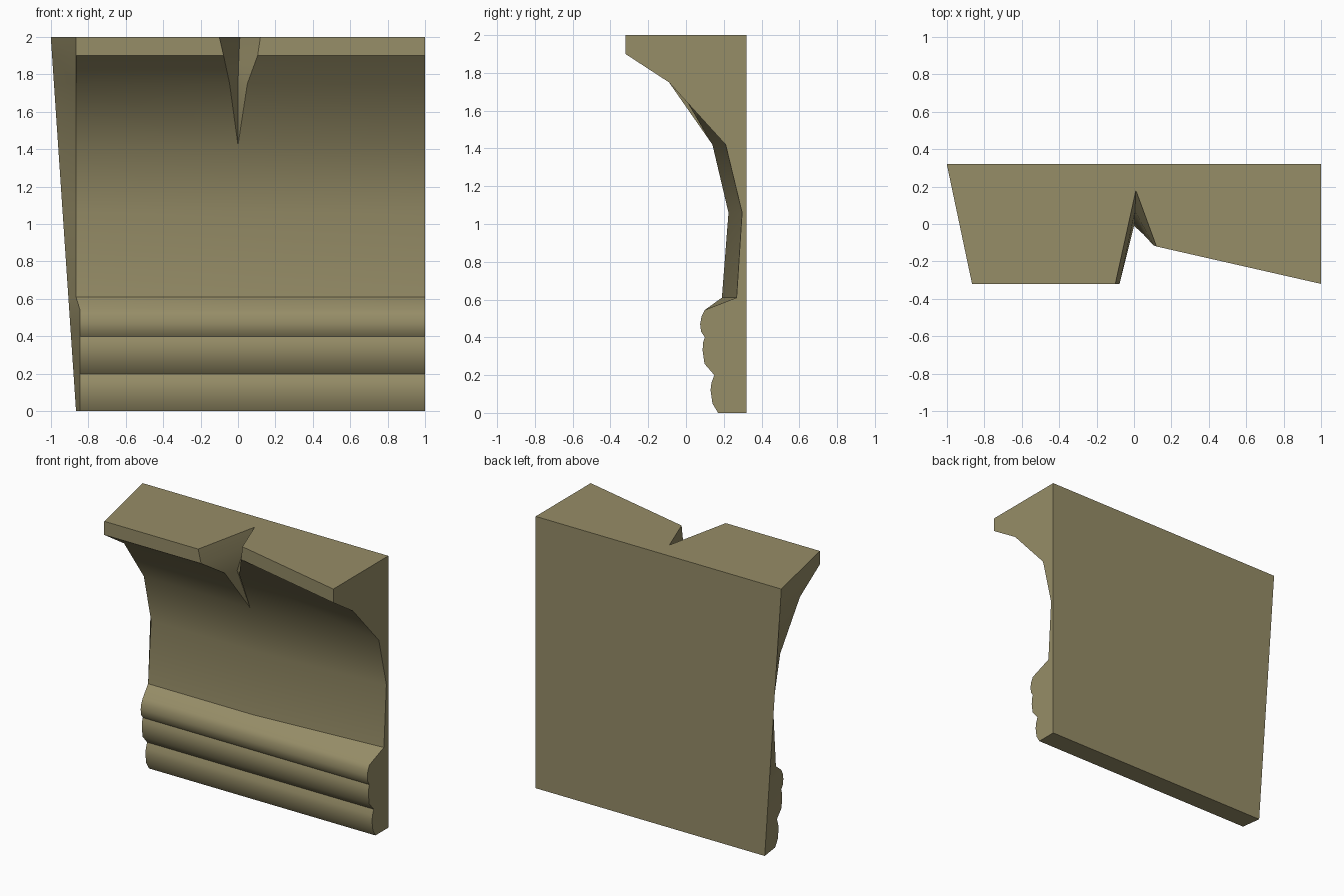
import bpy, bmesh

if "Cube" in bpy.data.objects:
    bpy.data.objects.remove(bpy.data.objects["Cube"])

# Upper rows that contain the V notch: z, then (x, y) of five front columns
NOTCHED = [
    (2.00, [(-0.865, -0.32), (-0.10, -0.32), (0.01, 0.18), (0.12, -0.12), (1, -0.32)]),
    (1.90, [(-0.865, -0.32), (-0.077, -0.32), (0.005, 0.07), (0.105, -0.115), (1, -0.32)]),
    (1.75, [(-0.865, -0.09), (-0.045, -0.09), (0.0, -0.01), (0.05, -0.055), (1, -0.09)]),
]
# Cove rows: z, y on the left half, y at the right end (worn deeper)
COVE = [(1.42, 0.14, 0.21), (1.06, 0.225, 0.297), (0.61, 0.19, 0.268)]
# Rolled mouldings at the foot: z, y
ROLLS = [(0.545, 0.10), (0.51, 0.082), (0.47, 0.075), (0.43, 0.08), (0.40, 0.10),
         (0.37, 0.09), (0.33, 0.088), (0.26, 0.098), (0.20, 0.15),
         (0.16, 0.135), (0.12, 0.13), (0.05, 0.14), (0.0, 0.17)]

rows = list(NOTCHED)
for z, y, y_right in COVE:
    rows.append((z, [(-0.865, y)] + [(0, y)] * 3 + [(1, y_right)]))
for z, y in ROLLS:
    rows.append((z, [(-0.845, y)] + [(0, y)] * 3 + [(1, y)]))

# Each row becomes a closed ring: front columns, then the two flat back corners
bm = bmesh.new()
rings = []
for z, front in rows:
    back_left = -0.865 - 0.135 * z / 2
    ring = front + [(1, 0.32), (back_left, 0.32)]
    rings.append([bm.verts.new((x, y, z)) for x, y in ring])

for upper, lower in zip(rings, rings[1:]):
    for i in range(len(upper)):
        j = (i + 1) % len(upper)
        bm.faces.new((upper[i], lower[i], lower[j], upper[j]))
bm.faces.new(rings[0])
bm.faces.new(rings[-1][::-1])

bmesh.ops.remove_doubles(bm, verts=bm.verts, dist=0.0005)
bmesh.ops.triangulate(bm, faces=[f for f in bm.faces if len(f.verts) > 4])
bmesh.ops.recalc_face_normals(bm, faces=bm.faces)

mesh = bpy.data.meshes.new("cornice_block")
bm.to_mesh(mesh)
bm.free()

# Stone colour
stone = bpy.data.materials.new("tan stone")
stone.diffuse_color = (0.305, 0.266, 0.136, 1)
stone.use_nodes = True
stone.node_tree.nodes["Principled BSDF"].inputs["Base Color"].default_value = stone.diffuse_color
mesh.materials.append(stone)

cornice = bpy.data.objects.new("cornice_block", mesh)
bpy.context.collection.objects.link(cornice)
bpy.context.view_layer.objects.active = cornice
cornice.select_set(True)
bpy.ops.object.shade_smooth_by_angle(angle=0.66)
